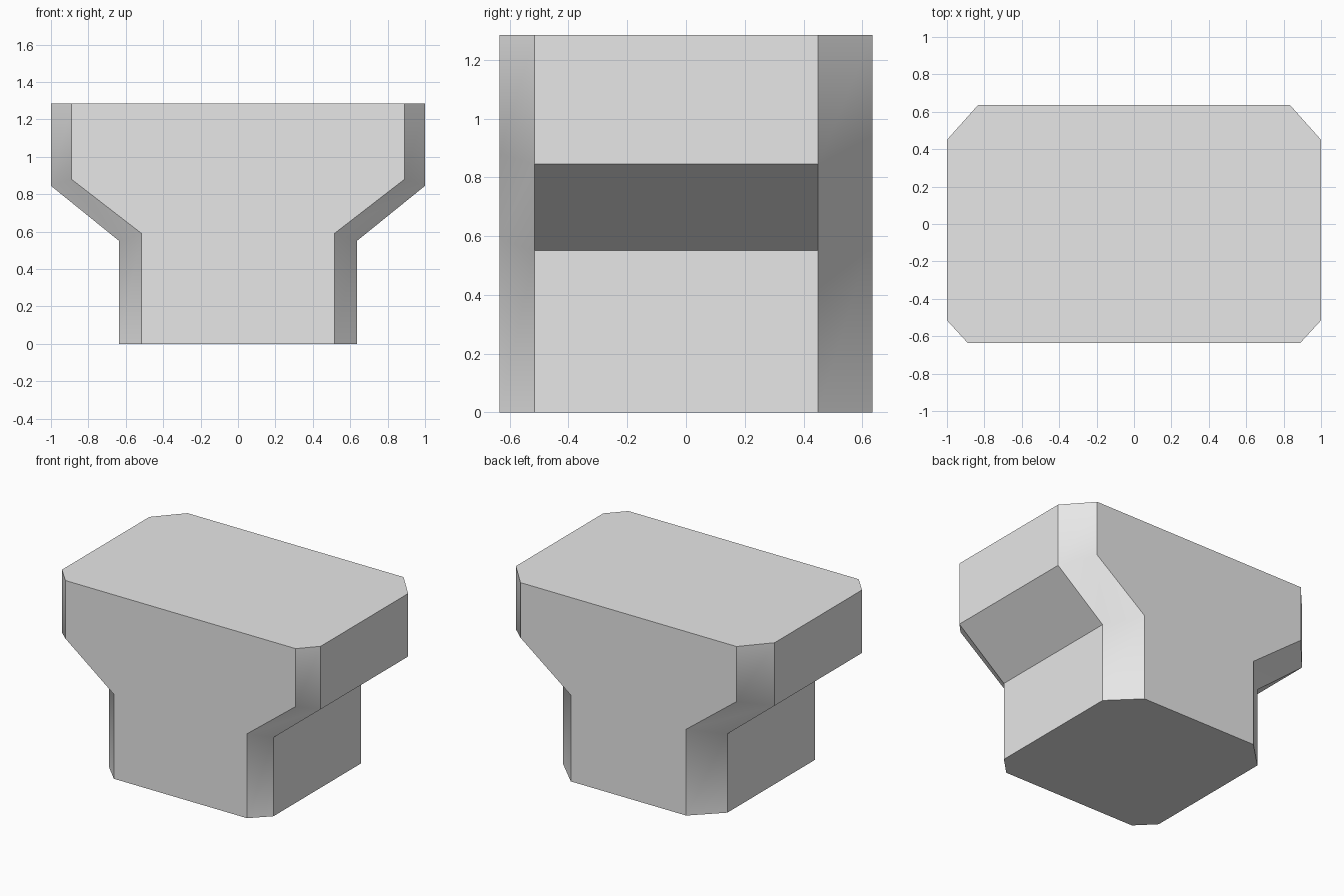
import bpy
import bmesh

cube = bpy.data.objects.get("Cube")
if cube:
    bpy.data.objects.remove(cube, do_unlink=True)

grey = bpy.data.materials.new("light_grey")
grey.use_nodes = True
colour = (0.8, 0.8, 0.8, 1)
grey.diffuse_color = colour
grey.node_tree.nodes["Principled BSDF"].inputs["Base Color"].default_value = colour

# Half outlines (x, z) of the flared block, from the base up, at each depth
front = [(0.515, 0), (0.515, 0.59), (0.89, 0.88), (0.89, 1.285)]
middle = [(0.635, 0), (0.635, 0.55), (1.0, 0.845), (1.0, 1.285)]
back = [(0.446, 0), (0.446, 0.603), (0.835, 0.90), (0.835, 1.285)]
sections = [(-0.635, front), (-0.515, middle), (0.45, middle), (0.635, back)]

bm = bmesh.new()


def ring(y, half):
    """Full mirrored outline, anticlockwise seen from the front."""
    outline = half + [(-x, z) for x, z in reversed(half)]
    return [bm.verts.new((x, y, z)) for x, z in outline]


rings = [ring(y, half) for y, half in sections]
count = len(rings[0])

# Front and back faces
bm.faces.new(rings[0])
bm.faces.new(list(reversed(rings[-1])))

# Sides and chamfers; the chamfer bands are softly shaded around their bends
top, base = len(front) - 1, count - 1
for band in range(len(rings) - 1):
    a, b = rings[band], rings[band + 1]
    for i in range(count):
        if i in (top, base):
            continue
        j = (i + 1) % count
        face = bm.faces.new((a[i], b[i], b[j], a[j]))
        face.smooth = band != 1

# Flat top and base, each as one eight-sided face
for i in (top, base):
    j = (i + 1) % count
    bm.faces.new([r[i] for r in rings] + [r[j] for r in reversed(rings)])

bmesh.ops.recalc_face_normals(bm, faces=bm.faces)
mesh = bpy.data.meshes.new("flared_block")
bm.to_mesh(mesh)
bm.free()
mesh.materials.append(grey)
block = bpy.data.objects.new("flared_block", mesh)
bpy.context.collection.objects.link(block)
